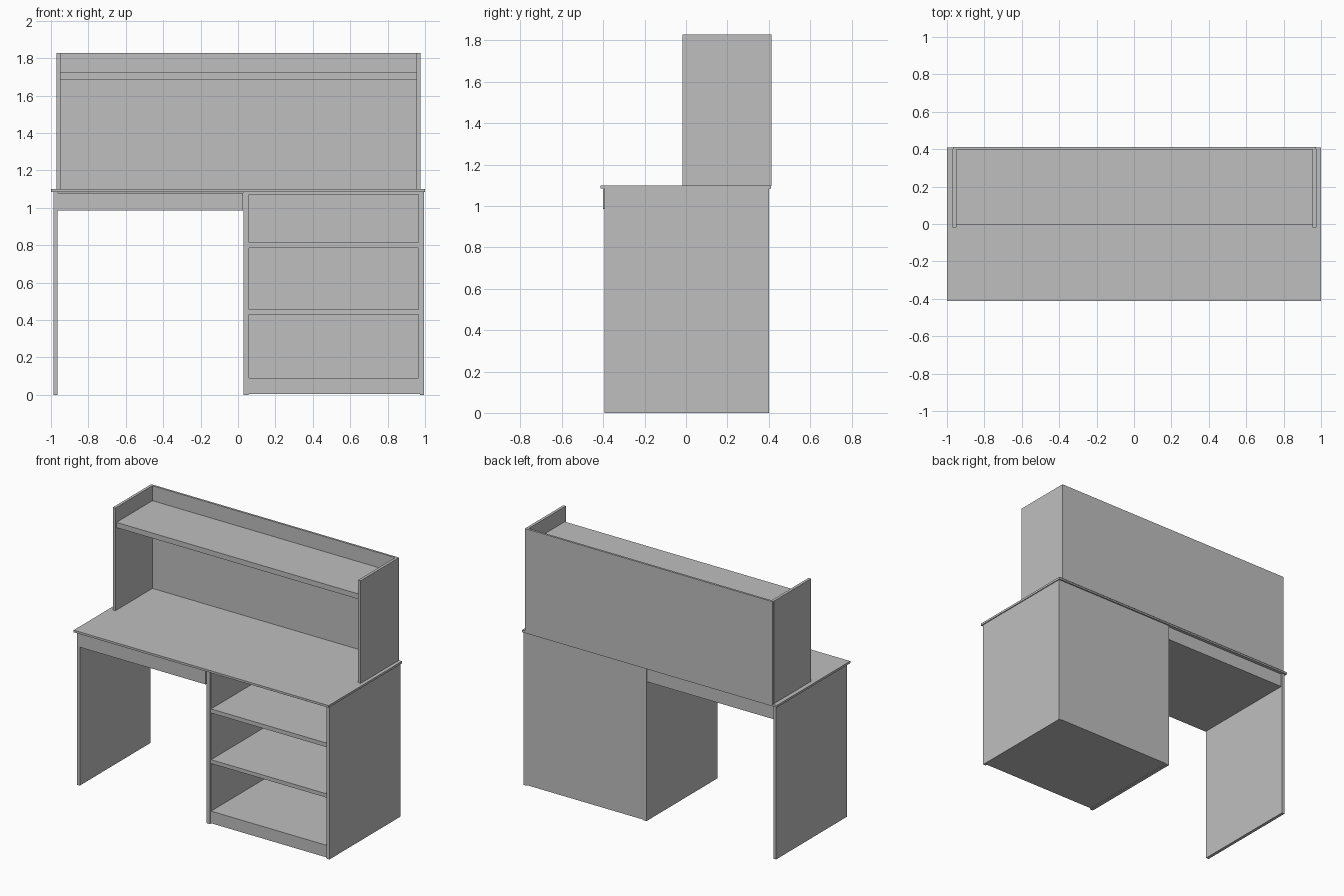
import bpy
import bmesh
from mathutils import Vector

cube = bpy.data.objects.get("Cube")
if cube:
    bpy.data.objects.remove(cube, do_unlink=True)

# One plain grey for the whole desk
GREY = (0.52, 0.52, 0.52, 1)
grey = bpy.data.materials.new("plain grey")
grey.use_nodes = True
grey.diffuse_color = GREY
grey.node_tree.nodes["Principled BSDF"].inputs["Base Color"].default_value = GREY


def board(name, x, y, z):
    """Flat board filling the given x, y and z ranges."""
    low, high = (Vector(c) for c in zip(x, y, z))
    bm = bmesh.new()
    bmesh.ops.create_cube(bm, size=1)
    bmesh.ops.scale(bm, vec=high - low, verts=bm.verts)
    bmesh.ops.translate(bm, vec=(low + high) / 2, verts=bm.verts)
    mesh = bpy.data.meshes.new(name)
    bm.to_mesh(mesh)
    bm.free()
    mesh.materials.append(grey)
    obj = bpy.data.objects.new(name, mesh)
    bpy.context.collection.objects.link(obj)
    return obj


TOP_LOW, TOP_HIGH = 1.085, 1.1
DEPTH = (-0.395, 0.4)

# Desk top and the three upright panels
board("desk_top", (-1, 1), (-0.413, 0.41), (TOP_LOW, TOP_HIGH))
uprights = {"right_leg": (-0.987, -0.965),
            "middle_panel": (0.03, 0.055),
            "left_panel": (0.972, 0.994)}
for name, x in uprights.items():
    board(name, x, DEPTH, (0, TOP_LOW))

# Closed drawer box under the desk top, with its thin front
board("drawer_box", (-0.965, 0.03), (-0.39, 0.392), (0.985, TOP_LOW - 0.004))
board("drawer_front", (-0.967, 0.027), (-0.401, -0.39), (0.985, 1.08))

# Open cabinet: lining, back, base and shelves
INNER = (0.06, 0.965)
CABINET = (-0.387, 0.39)
board("cabinet_back", (0.055, 0.972), (0.385, 0.4), (0.004, TOP_LOW))
board("lining_inner", (0.055, INNER[0]), CABINET, (0.004, TOP_LOW))
board("lining_outer", (INNER[1], 0.972), CABINET, (0.004, TOP_LOW))
layers = {"cabinet_base": (0.004, 0.09),
          "lower_shelf": (0.428, 0.455),
          "upper_shelf": (0.786, 0.815),
          "cabinet_ceiling": (1.07, TOP_LOW)}
for name, z in layers.items():
    board(name, INNER, CABINET, z)

# Raised hutch: sides, back and long shelf
HUTCH_TOP = 1.828
board("hutch_right_side", (-0.97, -0.95), (-0.018, 0.4), (TOP_HIGH, HUTCH_TOP))
board("hutch_left_side", (0.955, 0.975), (-0.018, 0.4), (TOP_HIGH, HUTCH_TOP))
board("hutch_back", (-0.968, 0.973), (0.398, 0.413), (TOP_HIGH - 0.004, HUTCH_TOP))
board("hutch_shelf", (-0.95, 0.955), (-0.005, 0.398), (1.685, 1.722))
